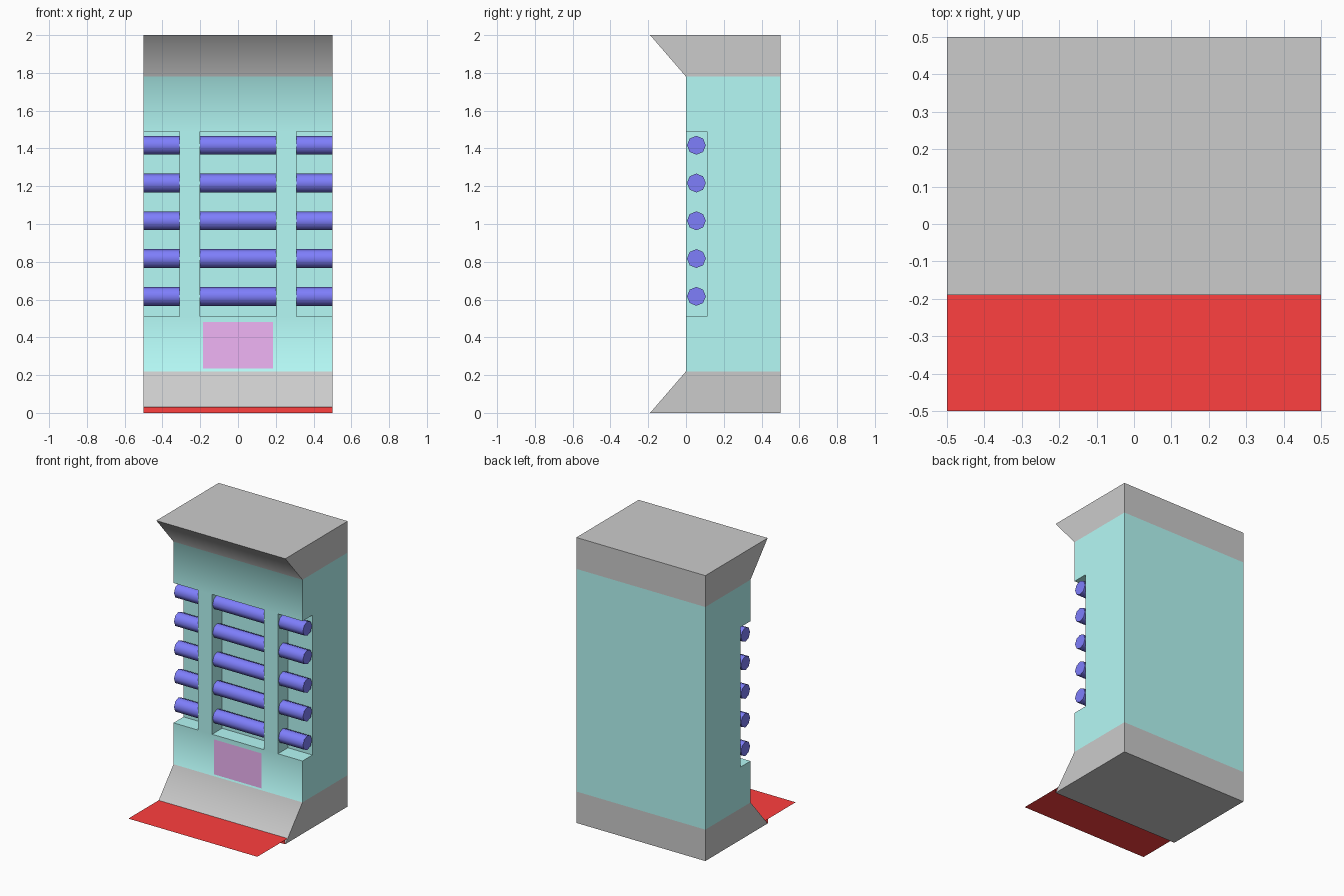
import bpy, bmesh, math

if "Cube" in bpy.data.objects:
    bpy.data.objects.remove(bpy.data.objects["Cube"])


def material(name, rgb):
    m = bpy.data.materials.new(name)
    m.diffuse_color = (*rgb, 1)
    m.use_nodes = True
    m.node_tree.nodes["Principled BSDF"].inputs["Base Color"].default_value = m.diffuse_color
    return m


def finish(name, bm, mats, smooth=None):
    me = bpy.data.meshes.new(name)
    bm.to_mesh(me)
    bm.free()
    for m in mats:
        me.materials.append(m)
    ob = bpy.data.objects.new(name, me)
    bpy.context.collection.objects.link(ob)
    if smooth:
        bpy.ops.object.select_all(action='DESELECT')
        ob.select_set(True)
        bpy.context.view_layer.objects.active = ob
        bpy.ops.object.shade_smooth_by_angle(angle=math.radians(smooth))
    return ob


def poly(bm, pts):
    return bm.faces.new([bm.verts.new(p) for p in pts])


teal = material("teal", (0.46, 0.95, 0.92))
blue = material("blue", (0.21, 0.21, 0.97))
red = material("red", (1.0, 0.05, 0.05))
magenta = material("magenta", (0.87, 0.46, 0.92))

# Cabinet: side profiles (y, z) swept across columns, alternately recessed
LOW, HIGH = 0.22, 1.78
R0, R1, DEPTH = 0.51, 1.49, 0.11
foot = [(-0.19, 0), (0, LOW), (0, R0)]
head = [(0, R1), (0, HIGH), (-0.19, 2)]
back = [(0.5, 2), (0.5, HIGH), (0.5, LOW), (0.5, 0)]
recess = [(DEPTH, R0), (DEPTH, R1)]
columns = [-0.5, -0.31, -0.2, 0.2, 0.31, 0.5]

bm = bmesh.new()
for i, (xa, xb) in enumerate(zip(columns, columns[1:])):
    prof = foot + (recess if i % 2 == 0 else []) + head + back
    for (ya, za), (yb, zb) in zip(prof, prof[1:] + prof[:1]):
        poly(bm, [(xa, ya, za), (xb, ya, za), (xb, yb, zb), (xa, yb, zb)])
# Recess side walls
for x in columns[1:-1]:
    poly(bm, [(x, y, z) for y, z in [foot[2]] + recess + [head[0]]])
# Cabinet ends: plinth, body, cornice
for x in (columns[0], columns[-1]):
    for outline in (foot[:2] + back[2:],
                    foot[1:] + recess + head[:2] + back[1:3],
                    head[1:] + back[:2]):
        poly(bm, [(x, y, z) for y, z in outline])
bmesh.ops.remove_doubles(bm, verts=bm.verts, dist=1e-5)
bmesh.ops.recalc_face_normals(bm, faces=bm.faces)
for f in bm.faces:
    f.material_index = int(LOW < f.calc_center_median().z < HIGH)
finish("cabinet", bm, [None, teal], 45)

# Rails: octagonal bars running through the posts
for n in range(5):
    bm = bmesh.new()
    bmesh.ops.create_cone(bm, cap_ends=True, segments=8, radius1=0.05,
                          radius2=0.05, depth=1.0)
    for v in bm.verts:
        x, y, z = v.co
        v.co = (z, 0.055 + x, 0.617 + 0.2 * n + y)
    bmesh.ops.recalc_face_normals(bm, faces=bm.faces)
    finish(f"rail_{n + 1}", bm, [blue], 50)

# Front panel
bm = bmesh.new()
poly(bm, [(-0.185, -0.003, 0.235), (0.185, -0.003, 0.235),
          (0.185, -0.003, 0.48), (-0.185, -0.003, 0.48)])
finish("front_panel", bm, [magenta])

# Floor mat: thin sheet with a short lip against the plinth
bm = bmesh.new()
poly(bm, [(-0.5, -0.5, 0.03), (0.5, -0.5, 0.03), (0.5, -0.165, 0.03), (-0.5, -0.165, 0.03)])
poly(bm, [(-0.5, -0.192, 0), (0.5, -0.192, 0), (0.5, -0.192, 0.03), (-0.5, -0.192, 0.03)])
finish("floor_mat", bm, [red])
